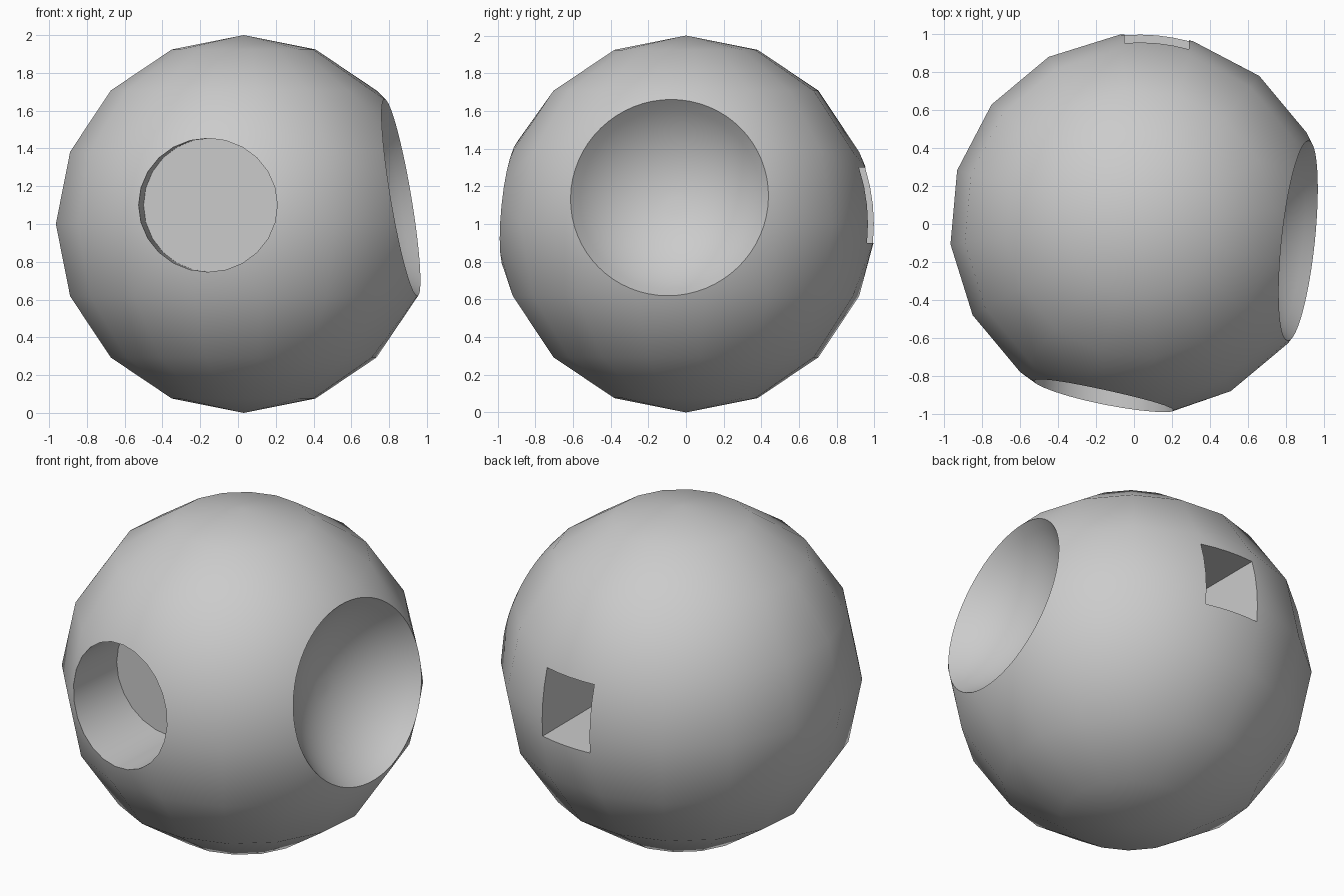
import bpy, bmesh
from math import sin, cos, pi, radians, sqrt
from mathutils import Vector

if "Cube" in bpy.data.objects:
    bpy.data.objects.remove(bpy.data.objects["Cube"])

C = Vector((0.03, 0, 1))           # ball centre, radius 1


def on_ball(x, z, side):
    """Point of the ball surface at x, z; side -1 is front, +1 is back."""
    return Vector((x, side * sqrt(1 - (x - C.x) ** 2 - (z - C.z) ** 2), z))


def make_object(name, bm):
    me = bpy.data.meshes.new(name)
    bm.to_mesh(me)
    bm.free()
    ob = bpy.data.objects.new(name, me)
    bpy.context.collection.objects.link(ob)
    return ob


def cavity(name, loops, inside):
    """Skin successive loops, close the last one, face everything to 'inside'."""
    bm = bmesh.new()
    rows = [[bm.verts.new(p) for p in loop] for loop in loops]
    n = len(rows[0])
    for a, b in zip(rows, rows[1:]):
        for i in range(n):
            j = (i + 1) % n
            bm.faces.new((a[i], a[j], b[j], b[i]))
    bm.faces.new(rows[-1])
    bm.normal_update()
    for f in bm.faces:
        if f.normal.dot(inside - f.calc_center_median()) < 0:
            f.normal_flip()
    ob = make_object(name, bm)
    bpy.ops.object.select_all(action='DESELECT')
    ob.select_set(True)
    bpy.context.view_layer.objects.active = ob
    bpy.ops.object.shade_smooth_by_angle(angle=radians(30))


# Dish rim: a tilted circle on the right side
az, el = radians(-6), radians(9.5)
axis = Vector((cos(el) * cos(az), cos(el) * sin(az), sin(el)))
u = axis.cross(Vector((0, 0, 1))).normalized()
v = u.cross(axis)
RIM, DISH_R = 0.528, 0.65
rim_d = sqrt(1 - RIM ** 2)
dish_c = C + axis * (rim_d + sqrt(DISH_R ** 2 - RIM ** 2))


def dish_ring(r, d, n=64):
    return [C + axis * d + (u * cos(2 * pi * i / n) + v * sin(2 * pi * i / n)) * r for i in range(n)]


dish_rim = dish_ring(RIM, rim_d)

# Round socket on the front: its mouth is slightly wider to the left than its floor
N = 24
floor = [Vector((-0.146 + 0.354 * cos(2 * pi * i / N), -0.45, 1.1 + 0.354 * sin(2 * pi * i / N)))
         for i in range(N)]
socket_rim = [on_ball(0.208 - (0.208 - p.x) * 1.037, p.z, -1) for p in floor]

# Square slot on the back
X0, X1, Z0, Z1 = -0.05, 0.29, 0.9, 1.3
corners = [(X0, Z0), (X1, Z0), (X1, Z1), (X0, Z1)]
slot_xz = []
for k in range(4):
    a, b = corners[k], corners[(k + 1) % 4]
    slot_xz += [(a[0] + (b[0] - a[0]) * t / 4, a[1] + (b[1] - a[1]) * t / 4) for t in range(4)]
slot_rim = [on_ball(x, z, 1) for x, z in slot_xz]


def in_hole(p):
    if (p - C).dot(axis) > rim_d - 0.015:
        return True
    if p.y < 0 and ((p.x + 0.158) / 0.39) ** 2 + ((p.z - 1.1) / 0.38) ** 2 < 1:
        return True
    return p.y > 0 and X0 - 0.02 < p.x < X1 + 0.02 and Z0 - 0.02 < p.z < Z1 + 0.02


# Ball shell: 16 x 8 grid plus the rims, hulled, with the hole caps removed
bm = bmesh.new()
group = {}
for g, rim in enumerate((dish_rim, socket_rim, slot_rim)):
    for p in rim:
        group[bm.verts.new(p)] = g
bm.verts.new(C + Vector((0, 0, 1)))
bm.verts.new(C - Vector((0, 0, 1)))
for ring in range(1, 8):
    lat = pi * ring / 8 - pi / 2
    for s in range(16):
        a = radians(6.1 + 22.5 * s)
        p = C + Vector((cos(lat) * cos(a), cos(lat) * sin(a), sin(lat)))
        if not in_hole(p):
            bm.verts.new(p)
bmesh.ops.convex_hull(bm, input=list(bm.verts), use_existing_faces=False)
caps = []
for f in bm.faces:
    gs = {group.get(w, -1) for w in f.verts}
    if len(gs) == 1 and -1 not in gs:
        caps.append(f)
bmesh.ops.delete(bm, geom=caps, context='FACES')
bm.normal_update()
for f in bm.faces:
    f.smooth = True
    if f.normal.dot(f.calc_center_median() - C) < 0:
        f.normal_flip()
ball = make_object("ball_shell", bm)
ball.data.normals_split_custom_set_from_vertices(
    [(w.co - C).normalized() for w in ball.data.vertices])

# Concave dish, socket and slot linings
rings = []
for k in range(12, 0, -1):
    r = RIM * k / 12
    rings.append(dish_ring(r, (dish_c - C).length - sqrt(DISH_R ** 2 - r ** 2)))
cavity("dish", rings, dish_c)
cavity("round_socket", [socket_rim, floor], Vector((-0.15, -0.65, 1.1)))
cavity("square_slot", [slot_rim, [Vector((x, 0.45, z)) for x, z in slot_xz]], Vector((0.12, 0.7, 1.1)))
